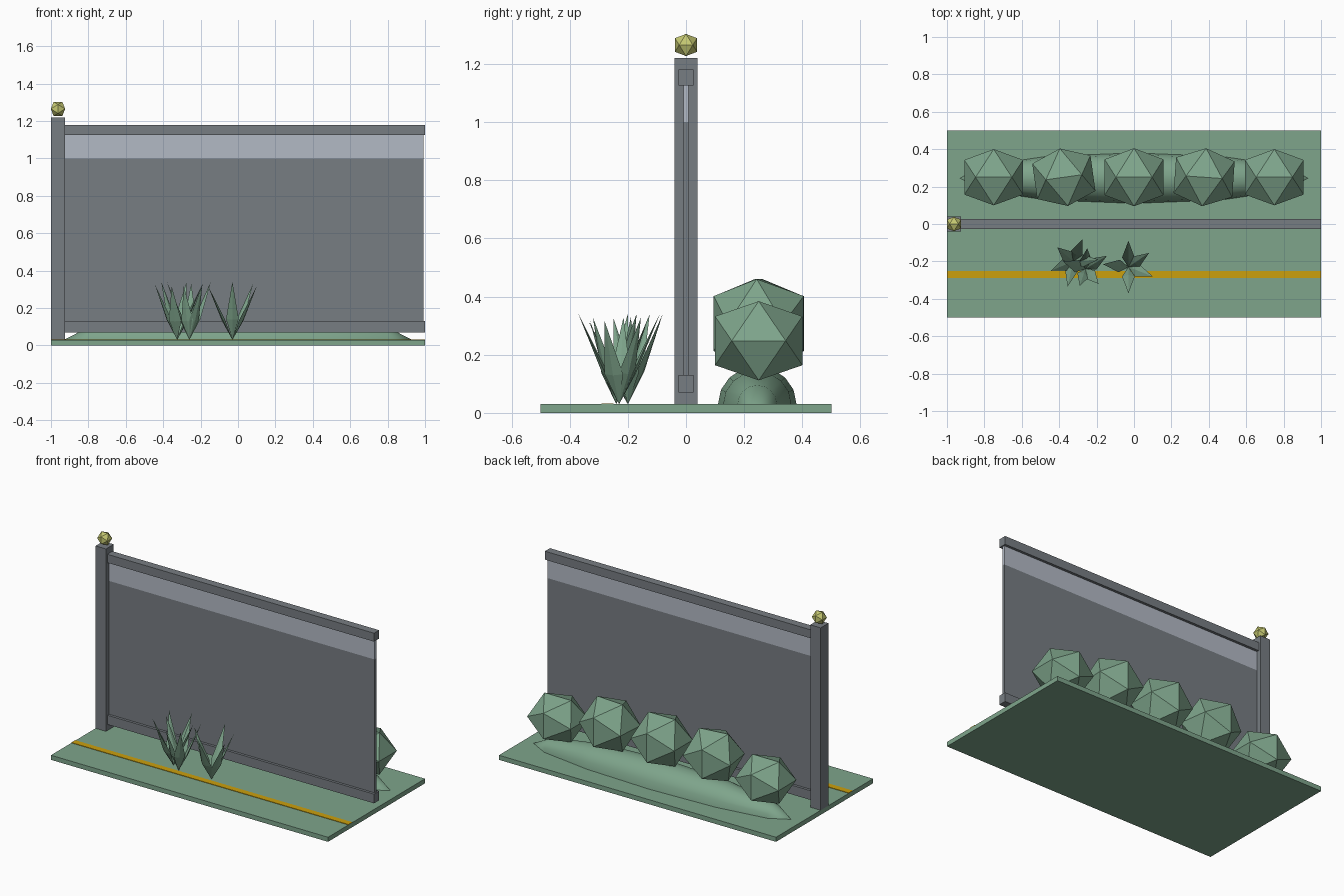
import bpy, bmesh, math
from mathutils import Vector, Matrix

if "Cube" in bpy.data.objects:
    bpy.data.objects.remove(bpy.data.objects["Cube"])


def material(name, rgb):
    m = bpy.data.materials.new(name)
    m.diffuse_color = (*rgb, 1)
    m.use_nodes = True
    m.node_tree.nodes["Principled BSDF"].inputs["Base Color"].default_value = m.diffuse_color
    return m


GREEN = material("leaf green", (0.21, 0.375, 0.26))
GREY = material("slate grey", (0.185, 0.205, 0.225))
LIGHT = material("pale grey", (0.45, 0.49, 0.56))
AMBER = material("amber", (0.60, 0.35, 0.004))
LAMP = material("pale yellow", (0.56, 0.58, 0.17))


def scale(v):
    return Matrix.Diagonal((v[0], v[1], v[2], 1))


def finish(name, bm, mat):
    bmesh.ops.recalc_face_normals(bm, faces=bm.faces[:])
    me = bpy.data.meshes.new(name)
    bm.to_mesh(me)
    bm.free()
    me.materials.append(mat)
    ob = bpy.data.objects.new(name, me)
    bpy.context.collection.objects.link(ob)
    return ob


def box(name, x, y, z, mat):
    bm = bmesh.new()
    size = (x[1] - x[0], y[1] - y[0], z[1] - z[0])
    mid = Vector((sum(x), sum(y), sum(z))) / 2
    bmesh.ops.create_cube(bm, size=1, matrix=Matrix.Translation(mid) @ scale(size))
    return finish(name, bm, mat)


def icosahedron(name, centre, half, mat, turn=0):
    """Twenty-sided ball with edges square to the axes; half = half extents."""
    bm = bmesh.new()
    g = (math.sqrt(5) - 1) / 2
    for a in (-1, 1):
        for b in (-g, g):
            for co in ((b, 0, a), (a, b, 0), (0, a, b)):
                bm.verts.new(co)
    bmesh.ops.convex_hull(bm, input=bm.verts[:])
    bm.transform(Matrix.Translation(centre) @ Matrix.Rotation(math.radians(turn), 4, 'Z') @ scale(half))
    return finish(name, bm, mat)


# ground slab and kerb stripe
box("ground_slab", (-1, 1), (-0.5, 0.5), (0, 0.03), GREEN)
box("kerb_stripe", (-1, 1), (-0.29, -0.25), (0.028, 0.033), AMBER)

# wall: panel, pale band, rails
box("wall_panel", (-0.93, 0.992), (-0.009, 0.009), (0.12, 1.0), GREY)
box("wall_band", (-0.93, 0.992), (-0.009, 0.009), (1.0, 1.125), LIGHT)
box("top_rail", (-0.93, 1), (-0.026, 0.026), (1.125, 1.18), GREY)
box("bottom_rail", (-0.93, 1), (-0.026, 0.026), (0.07, 0.13), GREY)

# end post with lamp
box("post", (-1, -0.925), (-0.04, 0.04), (0.03, 1.22), GREY)
icosahedron("post_lamp", (-0.9625, 0, 1.265), (0.038, 0.038, 0.038), LAMP)

# row of bushes, the end ones lower
for i, turn in enumerate((0, 8, 0, -4, 0)):
    x = -0.75 + 0.375 * i
    if i in (0, 4):
        icosahedron(f"bush_{i + 1}", (x, 0.25, 0.248), (0.157, 0.15, 0.136), GREEN, turn)
    else:
        icosahedron(f"bush_{i + 1}", (x, 0.25, 0.307), (0.157, 0.155, 0.153), GREEN, turn)

# planting mound: long half ellipsoid with its poles at the ends
bm = bmesh.new()
bmesh.ops.create_uvsphere(bm, u_segments=16, v_segments=6, radius=1)
bm.transform(Matrix.Rotation(math.pi / 2, 4, 'Y'))
bmesh.ops.bisect_plane(bm, geom=bm.verts[:] + bm.edges[:] + bm.faces[:], dist=1e-4,
                       plane_co=(0, 0, 0), plane_no=(0, 0, -1), clear_outer=True)
bm.transform(Matrix.Translation((0, 0.245, 0.03)) @ scale((0.93, 0.135, 0.13)))
for f in bm.faces:
    f.smooth = True
finish("planting_mound", bm, GREEN)

# spiky plants: base point, then blade tips (x, y)
PLANTS = (
    ((-0.325, -0.20), ((-0.41, -0.125), (-0.445, -0.25), (-0.355, -0.335), (-0.275, -0.08), (-0.19, -0.19))),
    ((-0.26, -0.24), ((-0.145, -0.17), (-0.19, -0.32), (-0.29, -0.33), (-0.38, -0.20), (-0.25, -0.13))),
    ((-0.03, -0.23), ((-0.03, -0.09), (0.08, -0.155), (0.10, -0.28), (-0.03, -0.37), (-0.165, -0.215))),
)
for n, (base, tips) in enumerate(PLANTS):
    bm = bmesh.new()
    for k, tip in enumerate(tips):
        a = Vector((*base, 0.03))
        b = Vector((*tip, 0.34 - 0.012 * (k % 3)))
        along = (b - a).normalized()
        side = along.cross(Vector((0, 0, 1))).normalized()
        out = side.cross(along)
        mid = a.lerp(b, 0.36)
        # slim four-sided spindle
        ring = [bm.verts.new(mid + d) for d in (side * 0.034, out * 0.009, side * -0.034, out * -0.009)]
        va, vb = bm.verts.new(a), bm.verts.new(b)
        for i in range(4):
            bm.faces.new((ring[i], ring[i - 1], va))
            bm.faces.new((ring[i - 1], ring[i], vb))
    finish(f"spiky_plant_{n + 1}", bm, GREEN)
